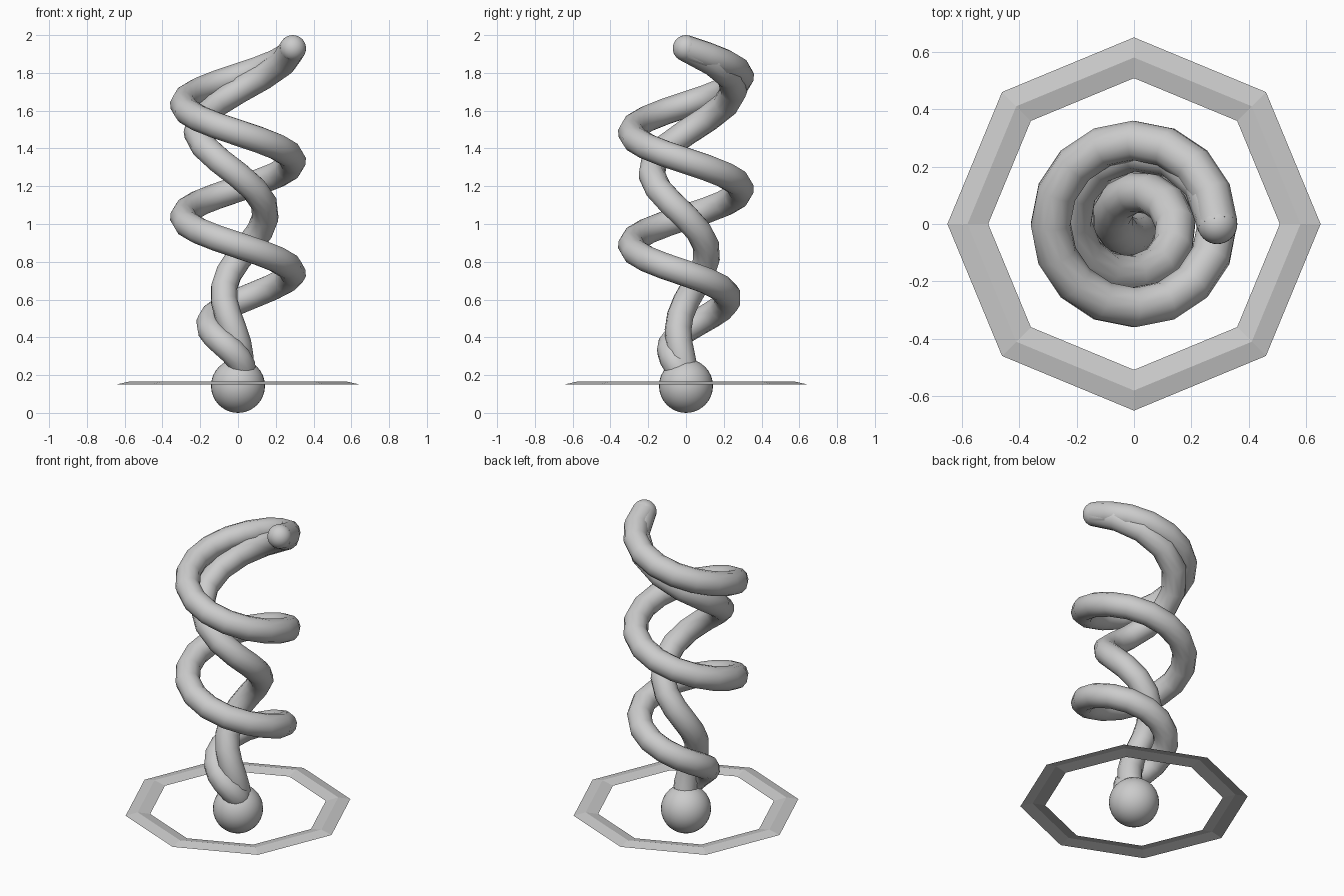
import bpy, bmesh, math

if "Cube" in bpy.data.objects:
    bpy.data.objects.remove(bpy.data.objects["Cube"])

TUBE, RAD, BASE, TOP = 0.071, 0.29, 0.143, 1.93


def spiral(name, turns, per_turn, radius_at):
    # round tube along a clockwise rising spiral
    cu = bpy.data.curves.new(name, 'CURVE')
    cu.dimensions = '3D'
    cu.bevel_depth = TUBE
    cu.bevel_resolution = 4
    cu.use_fill_caps = True
    n = turns * per_turn
    sp = cu.splines.new('POLY')
    sp.points.add(n)
    for i, p in enumerate(sp.points):
        t = i / per_turn
        r, a = radius_at(t), -2 * math.pi * t
        p.co = (r * math.cos(a), r * math.sin(a), BASE + (TOP - BASE) * i / n, 1)
    ob = bpy.data.objects.new(name, cu)
    bpy.context.collection.objects.link(ob)
    bpy.ops.object.select_all(action='DESELECT')
    ob.select_set(True)
    bpy.context.view_layer.objects.active = ob
    bpy.ops.object.convert(target='MESH')
    bpy.ops.object.shade_smooth_by_angle(angle=math.radians(50))


def ball(name, loc, r):
    bpy.ops.mesh.primitive_uv_sphere_add(segments=32, ring_count=16, radius=r, location=loc)
    bpy.context.object.name = name
    bpy.ops.object.shade_smooth()


# outer coil: widens over the first turn, then keeps its radius
spiral("outer_coil", 3, 16, lambda t: RAD * min(t, 1))
# inner coil: widens evenly all the way up
spiral("inner_coil", 2, 12, lambda t: RAD * t / 2)

# base ball and rounded tip
ball("base_ball", (0, 0, BASE), BASE)
ball("tip_ball", (RAD, 0, TOP), 0.07)

# flat octagonal ring with a low ridge, open underneath
bm = bmesh.new()
rings = []
for r, z in ((0.65, 0.149), (0.58, 0.165), (0.508, 0.149)):
    rings.append([bm.verts.new((r * math.cos(k * math.pi / 4), r * math.sin(k * math.pi / 4), z))
                  for k in range(8)])
for lo, hi in zip(rings, rings[1:]):
    for k in range(8):
        j = (k + 1) % 8
        bm.faces.new((lo[k], lo[j], hi[j], hi[k]))
me = bpy.data.meshes.new("octagon_ring")
bm.to_mesh(me)
bm.free()
bpy.context.collection.objects.link(bpy.data.objects.new("octagon_ring", me))
